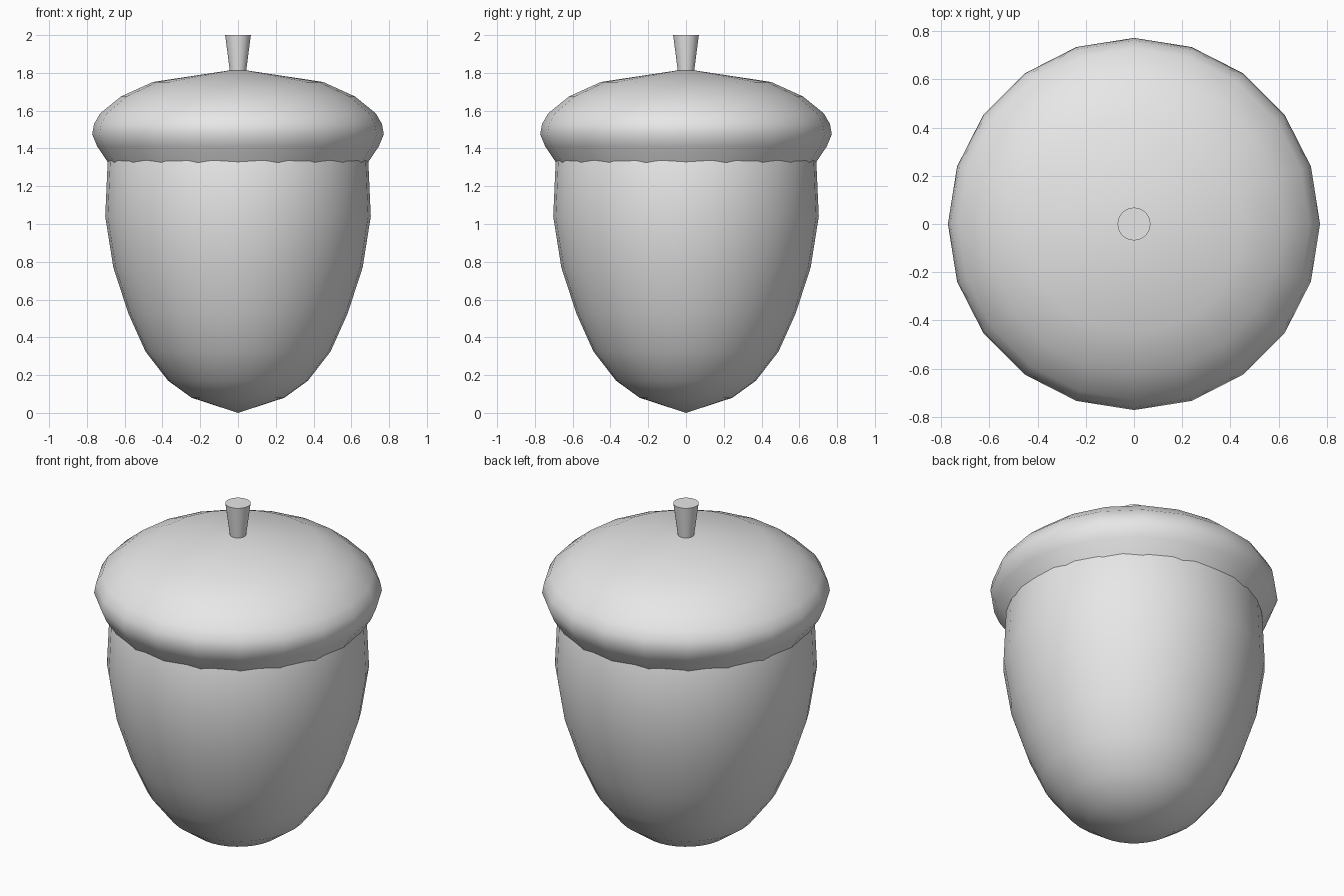
import bpy, bmesh
from math import cos, sin, tau, radians

cube = bpy.data.objects.get("Cube")
if cube:
    bpy.data.objects.remove(cube, do_unlink=True)

grey = bpy.data.materials.new("plain_grey")
grey.use_nodes = True
COLOUR = (0.8, 0.8, 0.8, 1)
grey.diffuse_color = COLOUR
grey.node_tree.nodes["Principled BSDF"].inputs["Base Color"].default_value = COLOUR


def lathe(name, profile, sides, smooth_angle):
    """Spin (radius, height) points about z; zero radius makes a pole."""
    bm = bmesh.new()
    rings = []
    for r, z in profile:
        count = sides if r > 0 else 1
        rings.append([bm.verts.new((r * cos(tau * i / sides), r * sin(tau * i / sides), z))
                      for i in range(count)])
    for low, high in zip(rings, rings[1:]):
        for i in range(sides):
            j = (i + 1) % sides
            corners = [low[i % len(low)], low[j % len(low)],
                       high[j % len(high)], high[i % len(high)]]
            bm.faces.new(list(dict.fromkeys(corners)))
    # close open ends
    for ring in (rings[0], rings[-1]):
        if len(ring) > 1:
            bm.faces.new(ring)
    bmesh.ops.recalc_face_normals(bm, faces=bm.faces[:])
    mesh = bpy.data.meshes.new(name)
    bm.to_mesh(mesh)
    bm.free()
    mesh.materials.append(grey)
    obj = bpy.data.objects.new(name, mesh)
    bpy.context.collection.objects.link(obj)
    bpy.ops.object.select_all(action="DESELECT")
    obj.select_set(True)
    bpy.context.view_layer.objects.active = obj
    bpy.ops.object.shade_smooth_by_angle(angle=radians(smooth_angle))
    return obj


# nut body with pointed tip, running up inside the cap
lathe("nut", [(0, 0), (0.245, 0.08), (0.37, 0.17), (0.49, 0.325), (0.58, 0.525),
              (0.66, 0.77), (0.703, 1.04), (0.69, 1.33), (0.66, 1.42)], 32, 50)

# cap, its lower rim tucked into the nut
lathe("cap", [(0.63, 1.24), (0.745, 1.41), (0.772, 1.475), (0.762, 1.53), (0.73, 1.585),
              (0.62, 1.675), (0.45, 1.752), (0, 1.82)], 20, 50)

# flared stem
lathe("stem", [(0.042, 1.8), (0.068, 2.0)], 32, 40)
